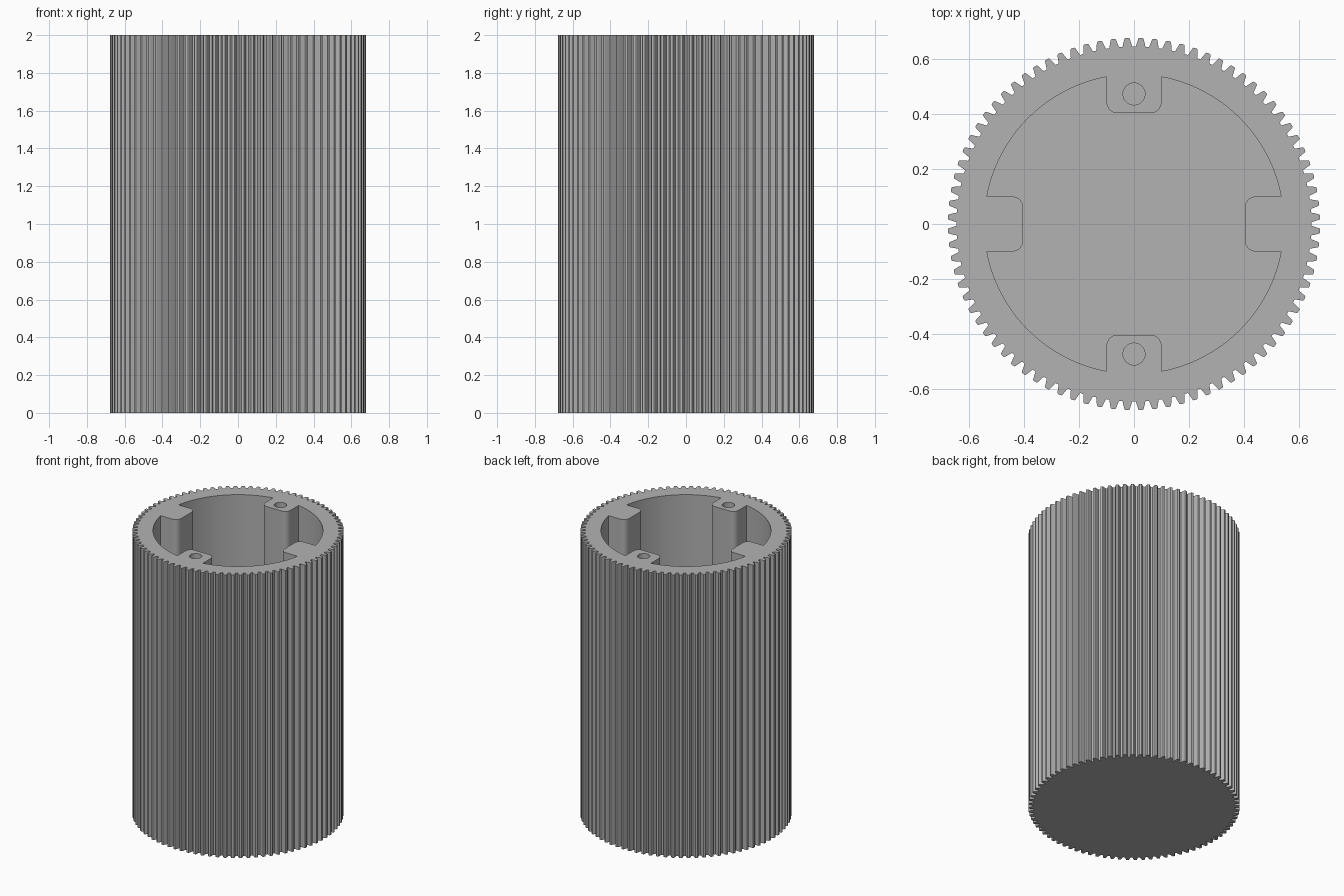
import bpy
import bmesh
from math import sin, cos, pi, asin, radians

HEIGHT, FLOOR = 2.0, 0.1
TEETH, TIP_R, ROOT_R = 84, 0.677, 0.645
BORE_R = 0.544
RIB_HALF, RIB_END, FILLET = 0.1, 0.403, 0.04
HOLE_R, HOLE_Y, HOLE_DEPTH = 0.04, 0.473, 0.5

if "Cube" in bpy.data.objects:
    bpy.data.objects.remove(bpy.data.objects["Cube"])

grey = bpy.data.materials.new("plain_grey")
grey.use_nodes = True
grey.diffuse_color = (0.45, 0.45, 0.45, 1)
grey.node_tree.nodes["Principled BSDF"].inputs["Base Color"].default_value = grey.diffuse_color


def polar(r, a):
    return r * cos(a), r * sin(a)


def prism(name, outline, z0, z1):
    """Extrude a closed counter-clockwise outline from z0 to z1."""
    bm = bmesh.new()
    face = bm.faces.new([bm.verts.new((x, y, z0)) for x, y in outline])
    top = bmesh.ops.extrude_face_region(bm, geom=[face])["geom"]
    verts = [v for v in top if isinstance(v, bmesh.types.BMVert)]
    bmesh.ops.translate(bm, verts=verts, vec=(0, 0, z1 - z0))
    bmesh.ops.recalc_face_normals(bm, faces=bm.faces)
    mesh = bpy.data.meshes.new(name)
    bm.to_mesh(mesh)
    bm.free()
    mesh.materials.append(grey)
    obj = bpy.data.objects.new(name, mesh)
    bpy.context.collection.objects.link(obj)
    return obj


def gear_outline():
    """Rounded trapezoid teeth with a gap centred on each axis."""
    pitch = 2 * pi / TEETH
    mid = (TIP_R + ROOT_R) / 2
    shape = [(-0.37, ROOT_R), (-0.27, mid), (-0.19, TIP_R - 0.003), (-0.13, TIP_R)]
    shape += [(-f, r) for f, r in reversed(shape)]
    return [polar(r, (i + 0.5 + f) * pitch) for i in range(TEETH) for f, r in shape]


def cavity_outline():
    """Round bore interrupted by four inward ribs with rounded corners."""
    start = asin(RIB_HALF / BORE_R)
    c = RIB_END + FILLET
    # one rib on +x, from its lower wall to its upper wall
    corner = [(c - FILLET * sin(t), FILLET * cos(t) + RIB_HALF - FILLET)
              for t in [pi / 2 * k / 8 for k in range(9)]]
    rib = [(x, -y) for x, y in corner] + corner[::-1]
    arc = [polar(BORE_R, start + (pi / 2 - 2 * start) * k / 32) for k in range(33)]
    points = []
    for q in range(4):
        co, si = round(cos(q * pi / 2)), round(sin(q * pi / 2))
        points += [(x * co - y * si, x * si + y * co) for x, y in rib + arc]
    return points


# Toothed outer body
body = prism("toothed_housing", gear_outline(), 0, HEIGHT)

# Cavity and the screw holes in the front and back ribs
cutters = [prism("cavity_cutter", cavity_outline(), FLOOR, HEIGHT + 0.1)]
for side, y in (("front", -HOLE_Y), ("back", HOLE_Y)):
    circle = [polar(HOLE_R, 2 * pi * k / 32) for k in range(32)]
    cutters.append(prism(side + "_hole_cutter", [(px, py + y) for px, py in circle],
                         HEIGHT - HOLE_DEPTH, HEIGHT + 0.1))

bpy.ops.object.select_all(action='DESELECT')
bpy.context.view_layer.objects.active = body
body.select_set(True)
for cutter in cutters:
    cutter.hide_render = True
    mod = body.modifiers.new(cutter.name, 'BOOLEAN')
    mod.operation, mod.solver, mod.object = 'DIFFERENCE', 'EXACT', cutter
    bpy.ops.object.modifier_apply(modifier=mod.name)
    bpy.data.objects.remove(cutter)

bpy.ops.object.shade_smooth_by_angle(angle=radians(20))
